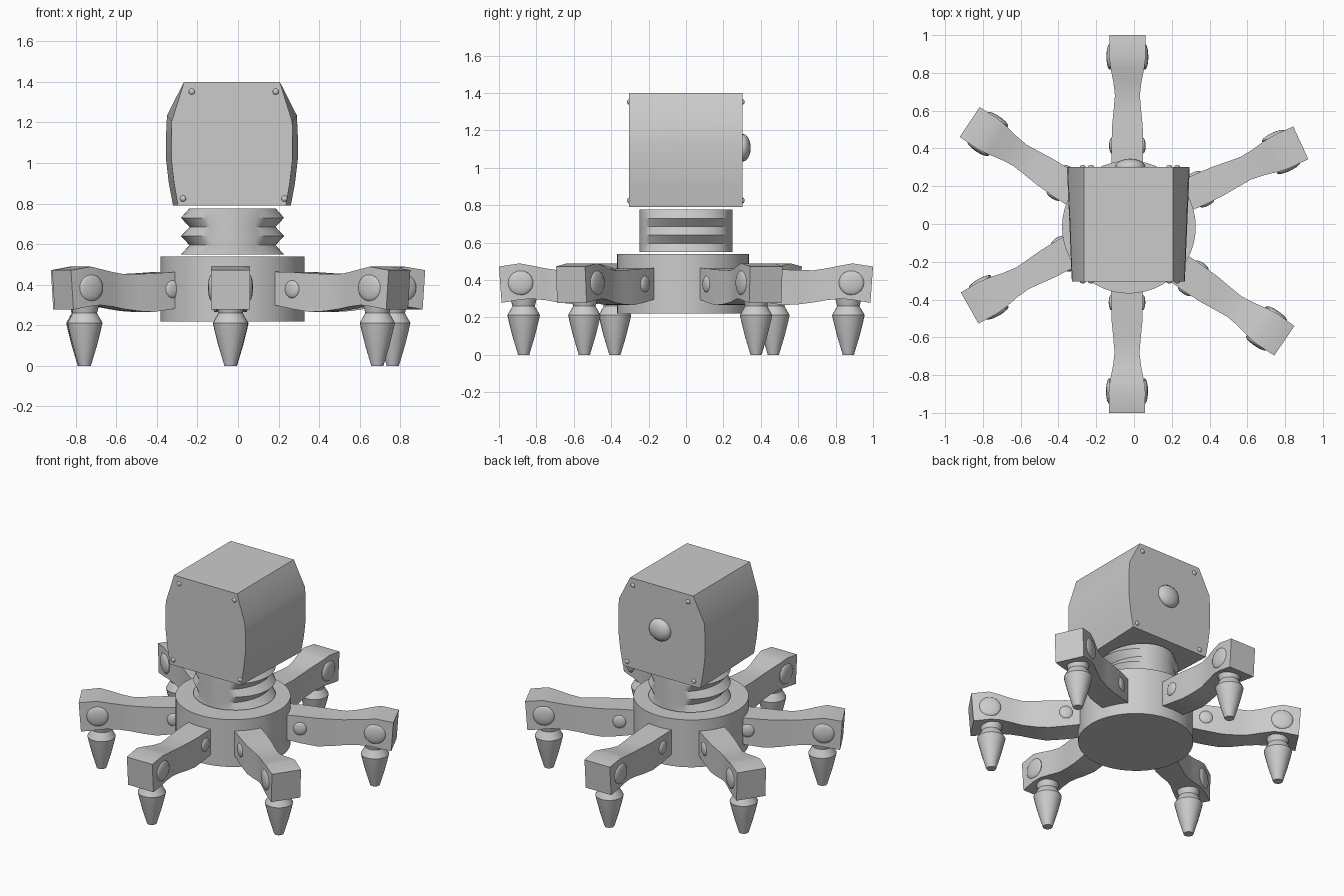
import bpy, bmesh
from math import sin, cos, pi, radians
from mathutils import Matrix, Vector

if "Cube" in bpy.data.objects:
    bpy.data.objects.remove(bpy.data.objects["Cube"])


def finish(name, bm, angle=30, matrix=None):
    bmesh.ops.recalc_face_normals(bm, faces=bm.faces[:])
    mesh = bpy.data.meshes.new(name)
    bm.to_mesh(mesh)
    bm.free()
    ob = bpy.data.objects.new(name, mesh)
    bpy.context.collection.objects.link(ob)
    if matrix:
        ob.matrix_world = matrix
    bpy.ops.object.select_all(action='DESELECT')
    bpy.context.view_layer.objects.active = ob
    ob.select_set(True)
    bpy.ops.object.shade_smooth_by_angle(angle=radians(angle))
    return ob


def loft(name, rings, angle=30, matrix=None):
    """Skin a list of closed rings and cap both ends."""
    bm = bmesh.new()
    rows = [[bm.verts.new(p) for p in ring] for ring in rings]
    n = len(rows[0])
    for a, b in zip(rows, rows[1:]):
        for i in range(n):
            j = (i + 1) % n
            bm.faces.new((a[i], a[j], b[j], b[i]))
    bm.faces.new(rows[0])
    bm.faces.new(rows[-1])
    return finish(name, bm, angle, matrix)


def ring(cx, cy, z, rx, ry, n):
    return [(cx + rx * cos(2 * pi * i / n), cy + ry * sin(2 * pi * i / n), z) for i in range(n)]


def dome(name, center, scale, frame=Matrix.Identity(4)):
    """Flattened sphere used for rivets, bolts and the rear button."""
    bm = bmesh.new()
    bmesh.ops.create_uvsphere(bm, u_segments=20, v_segments=10, radius=1)
    bmesh.ops.transform(bm, verts=bm.verts[:],
                        matrix=Matrix.Translation(center) @ Matrix.Diagonal((*scale, 1)))
    finish(name, bm, 40, frame)


CX = -0.027

# round base
loft("base_drum", [ring(CX, -0.016, z, 0.354, 0.352, 48) for z in (0.22, 0.54)])

# bellows neck: pleats on the left and right sides only
pleats = [(0.55, .254), (.595, .212), (.64, .254), (.685, .212), (.73, .254), (.777, .212)]
loft("bellows_neck", [ring(CX, 0, z, r, 0.249, 48) for z, r in pleats])


# head: bulged outline, slightly wider at the back
def outline(y, half):
    right = [(CX - 0.003 + x, y, z) for x, z in half]
    left = [(CX - 0.003 - x, y, z) for x, z in reversed(half)]
    return right + left


front = [(.266, .79), (.285, .9), (.299, 1.02), (.299, 1.12), (.297, 1.205), (.236, 1.4)]
back = [(.29, .79), (.311, .9), (.325, 1.02), (.325, 1.13), (.32, 1.235), (.236, 1.4)]
loft("head", [outline(-0.305, front), outline(0.303, back)], 20)

# corner rivets on both faces, button on the back
for side, y in (("front", -0.305), ("back", 0.303)):
    for x, z in ((.207, 1.352), (.25, .825)):
        for s in (-1, 1):
            dome(f"{side}_rivet", (CX + 0.007 + s * x - 0.001, y, z), (.015, .01, .015))
dome("back_button", (-0.02, 0.303, 1.107), (.08, .043, .074))

# legs: tip position on plan and outward direction in degrees
legs = [(-.035, 1.0, 90), (.883, .43, 24.8), (.796, -.618, -34.4),
        (-.037, -1.0, -90), (-.87, -.445, 209.5), (-.87, .54, 146.5)]
# distance from tip, half width, top height, bottom height
stations = [(0, .095, .472, .278), (.11, .097, .489, .294), (.17, .09, .478, .30),
            (.25, .074, .462, .292), (.32, .066, .452, .28), (.40, .073, .453, .27),
            (.48, .081, .456, .266), (.58, .084, .462, .28), (.72, .083, .465, .305)]
# radius, height
foot = [(.03, 0), (.06, .1), (.08, .18), (.087, .212), (.06, .26), (.075, .32)]

for tx, ty, deg in legs:
    frame = Matrix.Translation((tx, ty, 0)) @ Matrix.Rotation(radians(deg), 4, 'Z')
    rings = []
    for d, w, top, bot in stations:
        bx = -d if d else -0.014
        rings.append([(-d, -w, top), (-d, w, top), (bx, w, bot), (bx, -w, bot)])
    loft("leg_arm", rings, 30, frame)
    loft("foot_spike", [ring(-0.132, 0, z, r, r, 24) for r, z in reversed(foot)], 25, frame)
    for s in (-1, 1):
        dome("outer_bolt", (-0.115, s * 0.093, 0.385), (.068, .018, .066), frame)
        dome("inner_bolt", (-0.585, s * 0.082, 0.378), (.042, .015, .044), frame)
